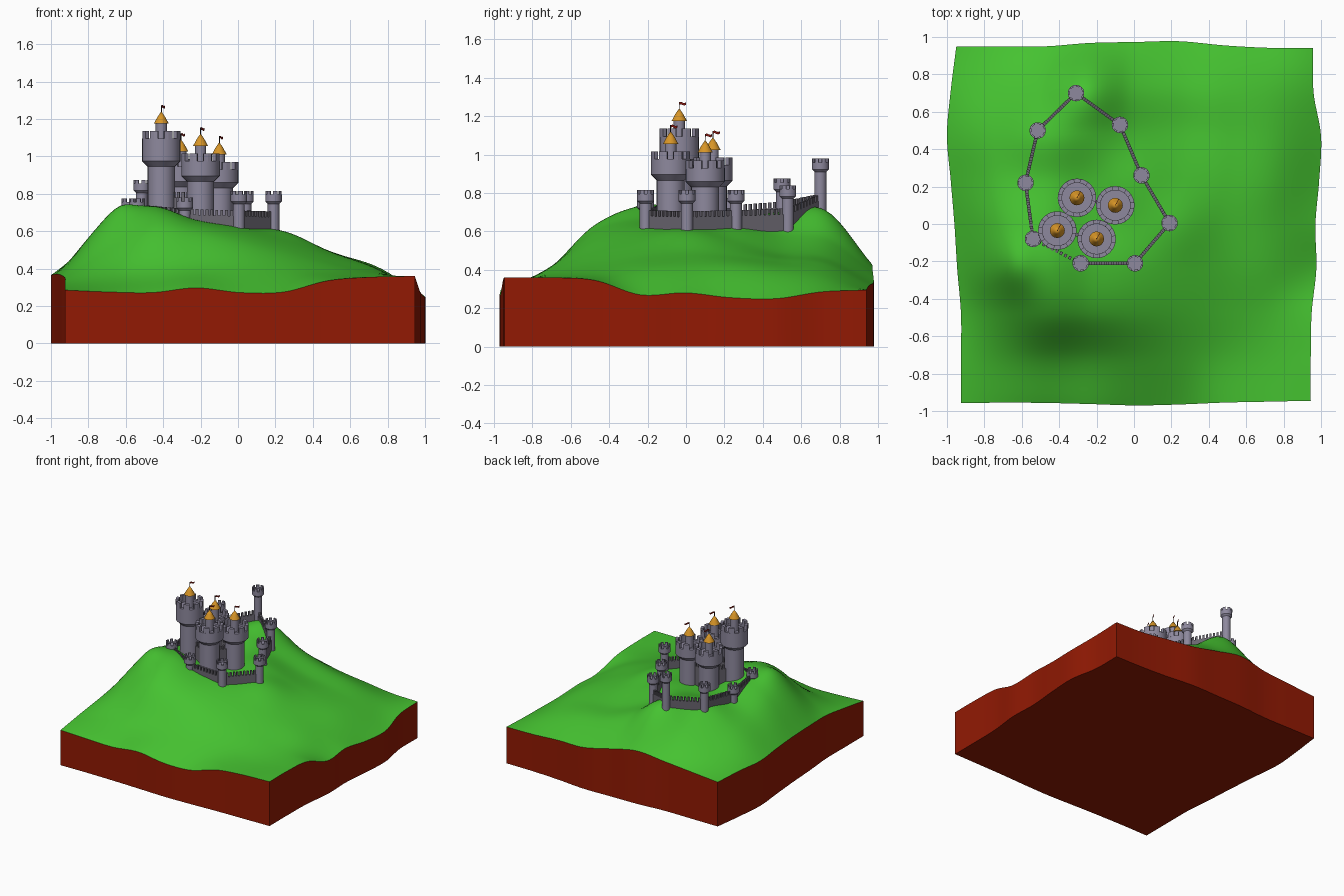
import bpy, bmesh, math
from mathutils import Vector

if "Cube" in bpy.data.objects:
    bpy.data.objects.remove(bpy.data.objects["Cube"])


def mat(name, col):
    m = bpy.data.materials.new(name)
    m.diffuse_color = (*col, 1)
    m.use_nodes = True
    m.node_tree.nodes["Principled BSDF"].inputs["Base Color"].default_value = m.diffuse_color
    return m


GRASS = mat("grass_green", (0.06, 0.54, 0.03))
EARTH = mat("earth_red", (0.29, 0.010, 0.001))
STONE = mat("stone_grey", (0.27, 0.25, 0.34))
WALL = mat("wall_dark_grey", (0.15, 0.14, 0.17))
GOLD = mat("roof_gold", (0.68, 0.30, 0.02))
FLAG = mat("flag_red", (0.25, 0.01, 0.006))
POLE = mat("pole_dark", (0.03, 0.02, 0.02))


def finish(bm, name, mats, smooth=None):
    bmesh.ops.remove_doubles(bm, verts=bm.verts, dist=1e-6)
    bmesh.ops.recalc_face_normals(bm, faces=bm.faces)
    me = bpy.data.meshes.new(name)
    bm.to_mesh(me)
    bm.free()
    ob = bpy.data.objects.new(name, me)
    bpy.context.collection.objects.link(ob)
    for m in mats:
        me.materials.append(m)
    if smooth:
        bpy.ops.object.select_all(action='DESELECT')
        ob.select_set(True)
        bpy.context.view_layer.objects.active = ob
        bpy.ops.object.shade_smooth_by_angle(angle=math.radians(smooth))
    return ob


# Smooth interpolation through evenly spaced values, t in 0..1
def spline(vals, t):
    n = len(vals) - 1
    f = min(max(t, 0), 1) * n
    i = min(int(f), n - 1)
    u = f - i
    p1, p2 = vals[i], vals[i + 1]
    p0 = vals[i - 1] if i > 0 else 2 * p1 - p2
    p3 = vals[i + 2] if i + 2 <= n else 2 * p2 - p1
    return p1 + 0.5 * u * (p2 - p0 + u * (2*p0 - 5*p1 + 4*p2 - p3 + u * (3*(p1 - p2) + p3 - p0)))


# Coarse hill heights, rows from front to back, columns left to right
HILL = [
    [.285, .275, .272, .297, .272, .275, .335, .355, .36],
    [.32, .36, .395, .405, .40, .385, .37, .36, .36],
    [.35, .50, .625, .60, .55, .49, .43, .38, .345],
    [.365, .64, .73, .66, .615, .555, .475, .40, .27],
    [.37, .64, .705, .63, .62, .60, .495, .41, .28],
    [.37, .58, .66, .635, .63, .55, .48, .41, .255],
    [.365, .54, .68, .69, .58, .49, .45, .39, .25],
    [.37, .46, .58, .71, .56, .47, .43, .37, .285],
    [.36, .38, .40, .43, .385, .335, .32, .30, .295]]
LEFT = [-.925, -.925, -.925, -.945, -.96, -.98, -1.0, -.98, -.95]
RIGHT = [.945, .945, .95, .975, .97, .99, 1.0, .96, .958]
FRONT = [-.958, -.955, -.957, -.963, -.97, -.965, -.955, -.95, -.945]
BACK = [.95, .95, .95, .968, .973, .977, .955, .942, .94]


def height(u, v):
    x, y = u * 1.9 - .95, v * 1.9 - .95
    # Shoulder on the steep left side
    knoll = .04 * math.exp(-((x + .64) / .09) ** 2 - ((y + .22) / .14) ** 2)
    return spline([spline(r, u) for r in HILL], v) + knoll


def ground(x, y):
    return height((x + .95) / 1.9, (y + .95) / 1.9)


def edge_point(u, v):
    l, r = spline(LEFT, v), spline(RIGHT, v)
    f, b = spline(FRONT, u), spline(BACK, u)
    return l + (r - l) * u, f + (b - f) * v, height(u, v)


# Grassy hill surface
N = 72
bm = bmesh.new()
g = [[bm.verts.new(edge_point(i / N, j / N)) for i in range(N + 1)] for j in range(N + 1)]
for j in range(N):
    for i in range(N):
        bm.faces.new((g[j][i], g[j][i + 1], g[j + 1][i + 1], g[j + 1][i]))
finish(bm, "grass_hill", [GRASS], 60)

# Earth sides and underside
bm = bmesh.new()
loop = [(i, 0) for i in range(N)] + [(N, j) for j in range(N)] + \
       [(i, N) for i in range(N, 0, -1)] + [(0, j) for j in range(N, 0, -1)]
top = [bm.verts.new(edge_point(i / N, j / N)) for i, j in loop]
low = [bm.verts.new((v.co.x, v.co.y, 0)) for v in top]
for k in range(len(top)):
    n = (k + 1) % len(top)
    bm.faces.new((low[k], low[n], top[n], top[k]))
bm.faces.new(low[::-1])
finish(bm, "earth_base", [EARTH], 40)


def lathe(bm, x, y, prof, seg, mi=0):
    rings = [[bm.verts.new((x + r * math.cos(2 * math.pi * k / seg),
                            y + r * math.sin(2 * math.pi * k / seg), z)) if r > 0 or k == 0 else None
              for k in range(seg)] for r, z in prof]
    for a, b in zip(rings, rings[1:]):
        for k in range(seg):
            n = (k + 1) % seg
            q = [a[k] or a[0], a[n] or a[0], b[n] or b[0], b[k] or b[0]]
            bm.faces.new(list(dict.fromkeys(q))).material_index = mi


def block(bm, base, z0, z1, mi=0):
    """Prism over four corners; z0 and z1 are per-corner heights."""
    lo = [bm.verts.new((p[0], p[1], z)) for p, z in zip(base, z0)]
    hi = [bm.verts.new((p[0], p[1], z)) for p, z in zip(base, z1)]
    fs = [lo[::-1], hi] + [[lo[k], lo[(k + 1) % 4], hi[(k + 1) % 4], hi[k]] for k in range(4)]
    for f in fs:
        bm.faces.new(f).material_index = mi


# Round tower with flared battlement head
def tower(name, x, y, top, shaft, head, head_h, merlon, count, roof=False):
    bm = bmesh.new()
    z0 = ground(x, y) - .07
    t = head * .22
    rim, neck = top - merlon, top - head_h
    lathe(bm, x, y, [(0, z0), (shaft, z0), (shaft, neck), (head, neck + (head - shaft)),
                     (head, rim), (head - t, rim), (head - t, rim - merlon * .4),
                     (0, rim - merlon * .4)], 24)
    for k in range(count):
        a0 = 2 * math.pi * (k + .2) / count
        a1 = a0 + math.pi * 1.15 / count
        am = (a0 + a1) / 2
        for s, e in ((a0, am), (am, a1)):
            c = [(x + r * math.cos(a), y + r * math.sin(a))
                 for r, a in ((head - t, s), (head, s), (head, e), (head - t, e))]
            block(bm, c, [rim - .004] * 4, [top] * 4)
    if roof:
        # Turret, gold cone, pole and waving flag
        lathe(bm, x, y, [(0, rim - .04), (.03, rim - .04), (.03, top + .042), (0, top + .042)], 16)
        lathe(bm, x, y, [(0, top + .04), (.04, top + .04), (.02, top + .077), (0, top + .106)], 16, 1)
        pt = top + .138
        lathe(bm, x, y, [(0, top + .1), (.0025, top + .1), (.0025, pt), (0, pt)], 6, 3)
        for k in range(4):
            pts = []
            for s in (k, k + 1):
                d, w = .01 * s, .004 * math.sin(s * 1.6)
                pts.append((x + .5 * d, y + .87 * d, pt - .008 + w))
            (ax, ay, az), (bx, by, bz) = pts
            e = .001
            block(bm, [(ax + e, ay - e), (bx + e, by - e), (bx - e, by + e), (ax - e, ay + e)],
                  [az - .006, bz - .006, bz - .006, az - .006],
                  [az + .006, bz + .006, bz + .006, az + .006], 2)
    finish(bm, name, [STONE, GOLD, FLAG, POLE], 35)


# Four great towers
KEEPS = [(-.41, -.035, 1.135, .19), (-.2, -.08, 1.016, .15),
         (-.1, .10, .97, .14), (-.305, .14, .985, .15)]
for k, (x, y, top, hh) in enumerate(KEEPS):
    tower(f"great_tower_{k + 1}", x, y, top, .073, .103, hh, .04, 8, True)

# Wall towers: x, y, tower top, wall height at the tower
RING = [(-.31, .70, .98, .765), (-.075, .53, .84, .69), (.04, .26, .815, .68),
        (.19, .005, .815, .675), (.005, -.21, .815, .68), (-.285, -.21, .78, .69),
        (-.54, -.08, .775, .712), (-.58, .22, .775, .705), (-.515, .50, .875, .725)]
for k, (x, y, top, w) in enumerate(RING):
    tower(f"wall_tower_{k + 1}", x, y, top, .031, .044, .07, .02, 7)


# Battlemented wall between two points
def wall(name, a, b, za, zb):
    bm = bmesh.new()
    a, b = Vector(a), Vector(b)
    d = b - a
    n = max(3, round(d.length / .026))
    side = Vector((-d.y, d.x)).normalized() * .009

    def strip(s, e, lowered, lift):
        p, q = a + d * s, a + d * e
        zp, zq = za + (zb - za) * s, za + (zb - za) * e
        if lowered:
            g0, g1 = ground(*p) - .06, ground(*q) - .06
        else:
            g0, g1 = zp - .002, zq - .002
        block(bm, [p - side, q - side, q + side, p + side],
              [g0, g1, g1, g0], [zp + lift, zq + lift, zq + lift, zp + lift])
    for k in range(n):
        strip(k / n, (k + 1) / n, True, 0)
        strip((k + .22) / n, (k + .78) / n, False, .03)
    finish(bm, name, [WALL])


for k, p in enumerate(RING):
    q = RING[(k + 1) % len(RING)]
    wall(f"curtain_wall_{k + 1}", p[:2], q[:2], p[3], q[3])
# Inner walls joining the great towers
for k in range(4):
    p, q = KEEPS[k], KEEPS[(k + 1) % 4]
    wall(f"inner_wall_{k + 1}", p[:2], q[:2], .78, .78)
